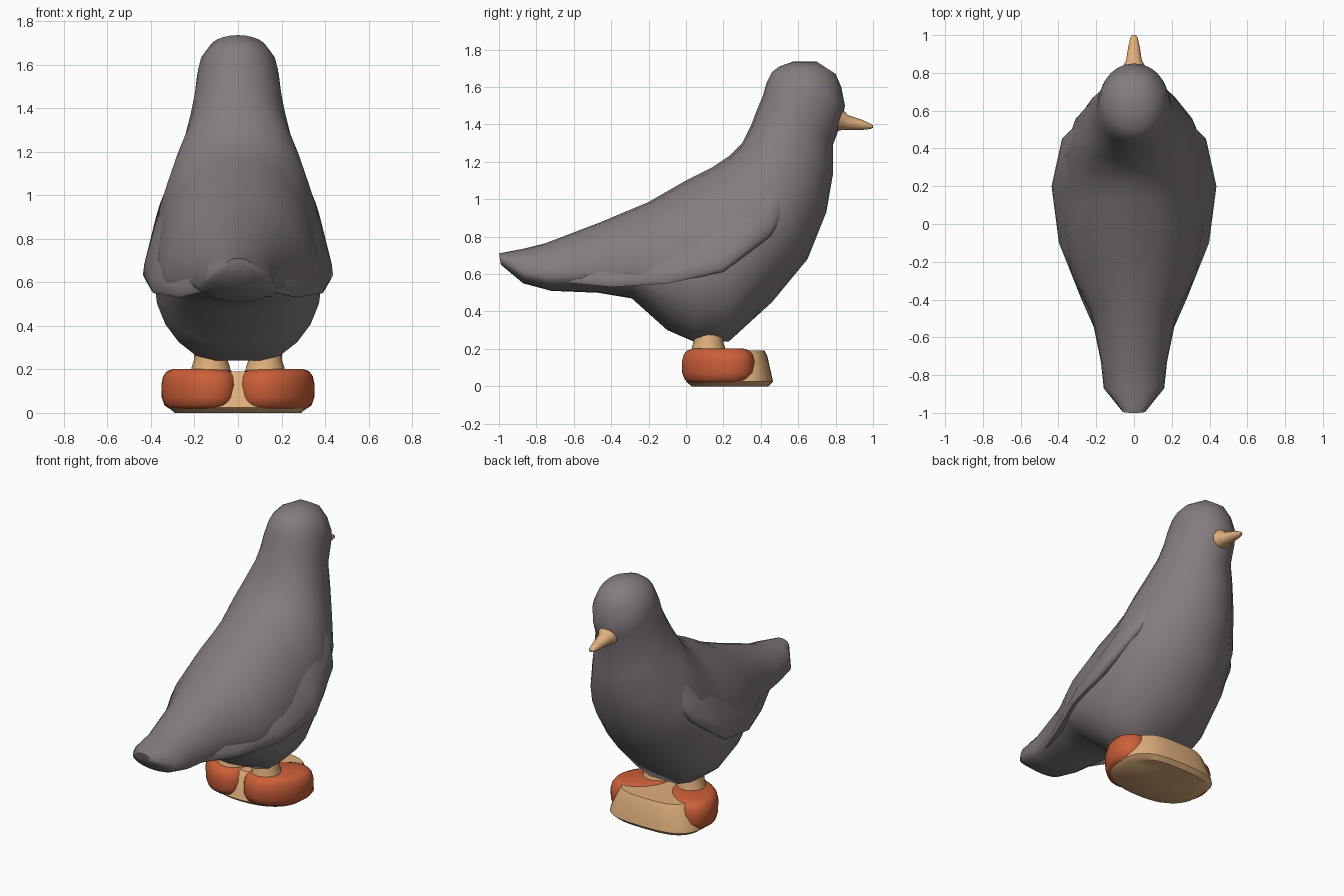
import bpy, bmesh
from math import sin, cos, pi, copysign
from mathutils import Vector

cube = bpy.data.objects.get("Cube")
if cube:
    bpy.data.objects.remove(cube, do_unlink=True)


def material(name, rgb):
    m = bpy.data.materials.new(name)
    m.use_nodes = True
    color = (*rgb, 1)
    m.diffuse_color = color
    bsdf = m.node_tree.nodes["Principled BSDF"]
    bsdf.inputs["Base Color"].default_value = color
    bsdf.inputs["Roughness"].default_value = 0.8
    return m


GREY = material("feather grey", (0.23, 0.2, 0.215))
TAN = material("warm tan", (0.74, 0.43, 0.2))
ORANGE = material("burnt orange", (0.6, 0.115, 0.04))


def finish(name, bm, mat, angle):
    bmesh.ops.recalc_face_normals(bm, faces=bm.faces)
    mesh = bpy.data.meshes.new(name)
    bm.to_mesh(mesh)
    bm.free()
    mesh.materials.append(mat)
    ob = bpy.data.objects.new(name, mesh)
    bpy.context.collection.objects.link(ob)
    bpy.ops.object.select_all(action='DESELECT')
    bpy.context.view_layer.objects.active = ob
    ob.select_set(True)
    bpy.ops.object.shade_smooth_by_angle(angle=angle * pi / 180)


def section(top, bottom, side, widest=0.5, sides=24):
    """Closed egg-like ring from top to bottom, bulging by the side vector."""
    top, bottom, side = Vector(top), Vector(bottom), Vector(side)
    ring = []
    for i in range(sides):
        a = 2 * pi * i / sides
        t = widest + cos(a) * ((1 - widest) if cos(a) > 0 else widest)
        ring.append(bottom.lerp(top, t) + side * sin(a))
    return ring


def loft(name, rings, mat, angle=60):
    bm = bmesh.new()
    loops = [[bm.verts.new(p) for p in ring] for ring in rings]
    for a, b in zip(loops, loops[1:]):
        for i in range(len(a)):
            j = (i + 1) % len(a)
            bm.faces.new((a[i], a[j], b[j], b[i]))
    bm.faces.new(loops[0])
    bm.faces.new(loops[-1])
    finish(name, bm, mat, angle)


# Body from tail to crown: top y, z, bottom y, z, half width, widest height
body = [
    (-1, .71, -.99, .65, .06, .4),
    (-.87, .735, -.87, .55, .16, .3),
    (-.75, .765, -.72, .51, .175, .3),
    (-.45, .88, -.47, .5, .23, .3),
    (-.2, .985, -.29, .47, .33, .3),
    (0, 1.1, -.1, .3, .375, .38),
    (.14, 1.17, .04, .21, .385, .41),
    (.23, 1.23, .23, .22, .385, .42),
    (.3, 1.3, .46, .45, .375, .42),
    (.35, 1.4, .65, .68, .32, .42),
    (.38, 1.48, .75, .93, .255, .45),
    (.41, 1.55, .785, 1.13, .22, .5),
    (.43, 1.62, .785, 1.29, .2, .5),
    (.46, 1.68, .835, 1.42, .188, .5),
    (.5, 1.71, .85, 1.5, .175, .5),
    (.57, 1.735, .83, 1.6, .135, .5),
    (.7, 1.735, .8, 1.67, .06, .5),
]
rings = [section((0, ty, tz), (0, by, bz), (w, 0, 0), f)
         for ty, tz, by, bz, w, f in body]
for ring in rings:                      # flattened belly
    for p in ring:
        p.z = max(p.z, .24)
loft("body", rings, GREY)

# Folded wings: y, upper x, z, lower x, z, half thickness
wing = [
    (.57, .215, 1.13, .25, .98, .025),
    (.45, .235, 1.15, .365, .8, .045),
    (.2, .17, 1.09, .425, .61, .05),
    (-.1, .13, .97, .39, .55, .04),
    (-.4, .08, .83, .27, .53, .035),
    (-.7, .03, .7, .14, .56, .02),
]
for s, label in ((1, "left"), (-1, "right")):
    loft(label + "_wing", [section((s * ux, y, uz), (s * lx, y, lz),
                                   (s * t, 0, t / 2), .4, 16)
                           for y, ux, uz, lx, lz, t in wing], GREY)

# Beak with a wide base patch
beak = [(.78, 1.51, 1.36, .085), (.835, 1.485, 1.37, .06), (.865, 1.45, 1.37, .042),
        (.94, 1.425, 1.37, .03), (.985, 1.405, 1.375, .02), (1, 1.395, 1.382, .01)]
loft("beak", [section((0, y, t), (0, y, b), (w, 0, 0), .5, 12)
              for y, t, b, w in beak], TAN, 40)


def sole_ring(z, rx, back, front):
    """Flat ring with a round heel side and a squarer toe side."""
    ring = []
    for i in range(32):
        c, s = cos(2 * pi * i / 32), sin(2 * pi * i / 32)
        power = .65 if s > 0 else .9
        reach = front - .23 if s > 0 else .23 - back
        ring.append(Vector((rx * copysign(abs(c) ** power, c),
                            .23 + reach * copysign(abs(s) ** power, s), z)))
    return ring


# Joined sole with toe block
loft("foot_base", [sole_ring(0, .29, .03, .44), sole_ring(.025, .32, 0, .465),
                   sole_ring(.05, .315, .01, .46), sole_ring(.16, .265, .04, .435),
                   sole_ring(.19, .25, .06, .42)], TAN, 40)

# Legs and splayed orange feet
for s, label in ((1, "left"), (-1, "right")):
    foot = []
    for z, k in ((.02, .8), (.035, .92), (.07, .99), (.13, 1), (.17, .95),
                 (.192, .85), (.202, .68)):
        foot.append([Vector((s * (.177 + .175 * k * cos(a * pi / 14)),
                             .172 + .195 * k * sin(a * pi / 14 + .35), z))
                     for a in range(28)])
    loft(label + "_foot", foot, ORANGE)

    leg = []
    for z, r in ((.17, .095), (.21, .088), (.24, .078), (.34, .075)):
        leg.append([Vector((s * .125 + r * cos(a * pi / 8),
                            .12 + r * sin(a * pi / 8), z)) for a in range(16)])
    loft(label + "_leg", leg, TAN)
